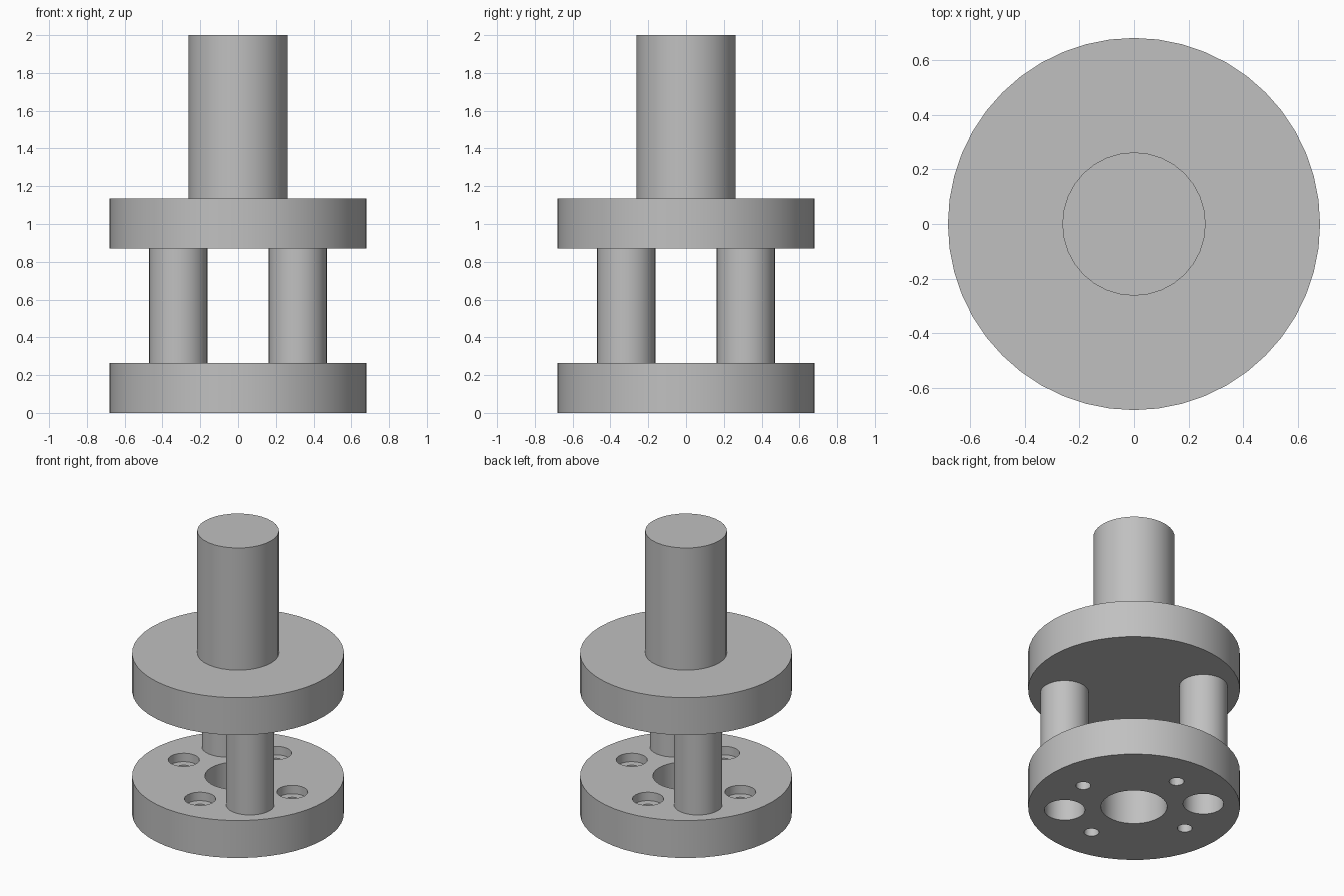
import bpy
from math import radians, sin, cos

cube = bpy.data.objects.get("Cube")
if cube:
    bpy.data.objects.remove(cube, do_unlink=True)

# Single bare-metal grey
steel = bpy.data.materials.new("steel_grey")
steel.use_nodes = True
grey = (0.53, 0.53, 0.53, 1)
steel.diffuse_color = grey
steel.node_tree.nodes["Principled BSDF"].inputs["Base Color"].default_value = grey

PLATE_R, PLATE_T = 0.68, 0.265
UPPER_Z = 0.87
PILLAR_R, PILLAR_AT = 0.155, 0.316
BOLT_CIRCLE = 0.425


def cylinder(name, radius, z0, z1, x=0, y=0, sides=32):
    bpy.ops.mesh.primitive_cylinder_add(
        vertices=sides, radius=radius, depth=z1 - z0, location=(x, y, (z0 + z1) / 2))
    obj = bpy.context.object
    obj.name = name
    obj.data.materials.append(steel)
    return obj


def smooth(obj):
    bpy.ops.object.select_all(action='DESELECT')
    obj.select_set(True)
    bpy.context.view_layer.objects.active = obj
    bpy.ops.object.shade_smooth_by_angle(angle=radians(30))


def drill(target, cutters):
    # Apply every cut, then discard the cutters
    bpy.context.view_layer.objects.active = target
    for cutter in cutters:
        cutter.hide_render = True
        mod = target.modifiers.new("hole", 'BOOLEAN')
        mod.operation = 'DIFFERENCE'
        mod.solver = 'EXACT'
        mod.object = cutter
        bpy.ops.object.modifier_apply(modifier=mod.name)
        bpy.data.objects.remove(cutter, do_unlink=True)


# Lower flange with centre bore, pillar bores and four counterbored bolt holes
lower = cylinder("lower_flange", PLATE_R, 0, PLATE_T, sides=48)
cutters = [cylinder("centre_bore", 0.213, -0.1, 0.4)]
for s in (1, -1):
    cutters.append(cylinder("pillar_bore", 0.13, -0.1, 0.4, s * PILLAR_AT, -s * PILLAR_AT))
for i in range(4):
    x, y = (BOLT_CIRCLE * f(radians(90 * i)) for f in (cos, sin))
    cutters.append(cylinder("bolt_hole", 0.048, -0.1, 0.4, x, y, 24))
    cutters.append(cylinder("counterbore", 0.1, PLATE_T - 0.06, 0.4, x, y, 24))
drill(lower, cutters)
smooth(lower)

# Two diagonal pillars between the flanges
for s, side in ((1, "front"), (-1, "back")):
    smooth(cylinder(side + "_pillar", PILLAR_R, PLATE_T, UPPER_Z, s * PILLAR_AT, -s * PILLAR_AT))

# Upper flange and shaft
smooth(cylinder("upper_flange", PLATE_R, UPPER_Z, UPPER_Z + PLATE_T, sides=48))
smooth(cylinder("shaft", 0.262, UPPER_Z + PLATE_T, 2, sides=32))
